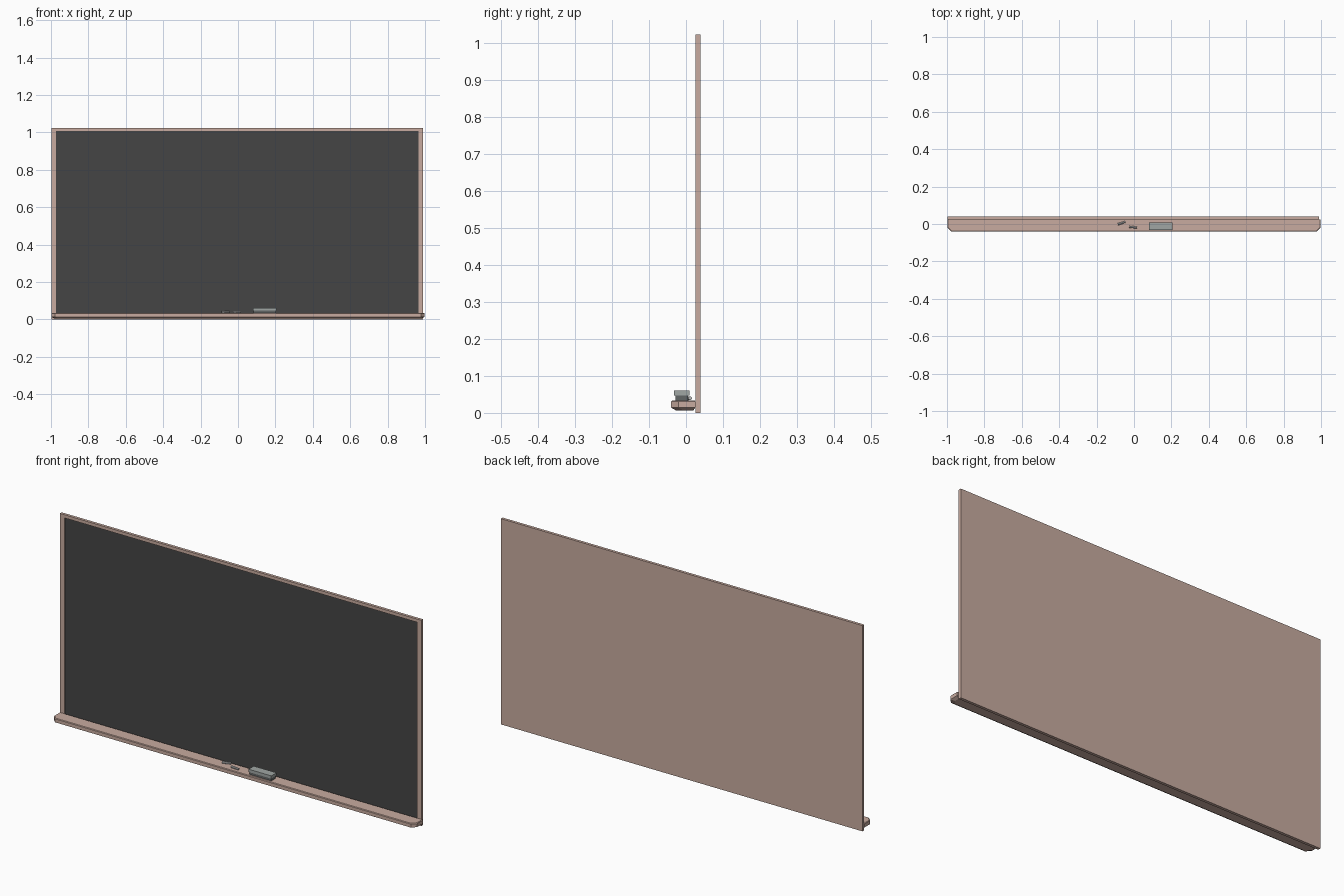
import bpy, bmesh, math
from mathutils import Matrix

if "Cube" in bpy.data.objects:
    bpy.data.objects.remove(bpy.data.objects["Cube"])


def material(name, rgb):
    m = bpy.data.materials.new(name)
    m.diffuse_color = (*rgb, 1)
    m.use_nodes = True
    m.node_tree.nodes["Principled BSDF"].inputs["Base Color"].default_value = m.diffuse_color
    return m


wood = material("wood", (0.58, 0.41, 0.35))
slate = material("slate", (0.06, 0.06, 0.06))
felt = material("felt", (0.12, 0.13, 0.13))
grip = material("grip", (0.35, 0.38, 0.37))
white = material("chalk_white", (0.6, 0.6, 0.6))


def finish(name, bm, mat):
    bmesh.ops.recalc_face_normals(bm, faces=bm.faces)
    me = bpy.data.meshes.new(name)
    bm.to_mesh(me)
    bm.free()
    me.materials.append(mat)
    ob = bpy.data.objects.new(name, me)
    bpy.context.collection.objects.link(ob)
    return ob


def box(name, x, y, z, mat):
    bm = bmesh.new()
    size = [b - a for a, b in (x, y, z)]
    mid = [(a + b) / 2 for a, b in (x, y, z)]
    bmesh.ops.create_cube(bm, size=1, matrix=Matrix.Translation(mid) @ Matrix.Diagonal((*size, 1)))
    return finish(name, bm, mat)


def stack(name, rings, mat):
    """Join horizontal outlines of equal length into a closed solid."""
    bm = bmesh.new()
    loops = [[bm.verts.new(p) for p in ring] for ring in rings]
    n = len(loops[0])
    for a, b in zip(loops, loops[1:]):
        for i in range(n):
            j = (i + 1) % n
            bm.faces.new((a[i], a[j], b[j], b[i]))
    bm.faces.new(loops[0])
    bm.faces.new(loops[-1])
    return finish(name, bm, mat)


# Frame: back panel, two stiles and two rails around the recessed slate
L, R, T = -0.997, 0.99, 1.022
SIDE, RAIL = 0.025, 0.016
Y0, YS, Y1 = 0.025, 0.031, 0.039
box("back_panel", (L, R), (YS + 0.002, Y1), (0, T), wood)
for name, a in (("left_stile", L), ("right_stile", R - SIDE)):
    box(name, (a, a + SIDE), (Y0, YS + 0.002), (0, T), wood)
for name, a in (("bottom_rail", 0), ("top_rail", T - RAIL)):
    box(name, (L + SIDE, R - SIDE), (Y0, YS + 0.002), (a, a + RAIL), wood)
box("slate_surface", (L + SIDE, R - SIDE), (YS, YS + 0.002), (RAIL, T - RAIL), slate)


# Tray: chamfered front corners, underside tapering inward
def tray_outline(inset, z):
    x, f, b, c = 0.998 - inset, -0.04 + inset, 0.025 - inset * 0.4, 0.02
    return [(-x, b, z), (-x, f + c, z), (-x + c, f, z), (x - c, f, z), (x, f + c, z), (x, b, z)]


stack("chalk_tray", [tray_outline(0.014, 0.006), tray_outline(0, 0.014),
                     tray_outline(0, 0.031), tray_outline(0.003, 0.034)], wood)

# Eraser: felt pad below a slightly wider grip
box("eraser_felt", (0.084, 0.203), (-0.029, 0.006), (0.034, 0.047), felt)
box("eraser_grip", (0.081, 0.205), (-0.032, 0.009), (0.047, 0.061), grip)

# Chalk sticks lying on the tray
for name, x, y, length, angle in (("chalk_long", -0.066, 0.005, 0.042, 18),
                                  ("chalk_short", -0.004, -0.017, 0.042, -6)):
    bm = bmesh.new()
    bmesh.ops.create_cone(bm, cap_ends=True, segments=8, radius1=0.006, radius2=0.005, depth=length)
    ob = finish(name, bm, white)
    ob.location = (x, y, 0.0395)
    ob.rotation_euler = (0, math.pi / 2, math.radians(angle))
